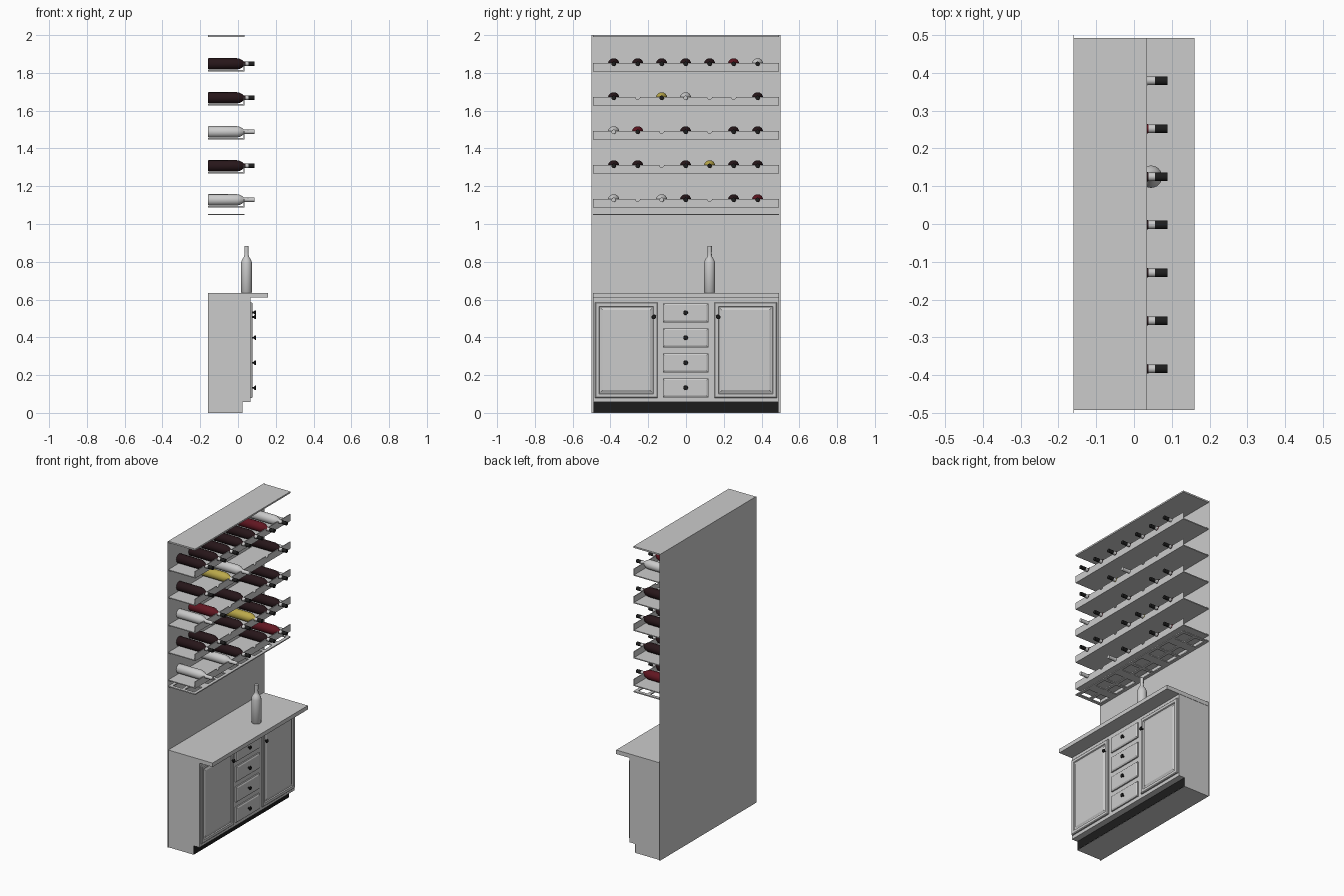
import bpy, bmesh, math
from mathutils import Matrix

if "Cube" in bpy.data.objects:
    bpy.data.objects.remove(bpy.data.objects["Cube"])


def mat(name, col):
    m = bpy.data.materials.new(name)
    m.diffuse_color = (*col, 1)
    m.use_nodes = True
    m.node_tree.nodes["Principled BSDF"].inputs["Base Color"].default_value = m.diffuse_color
    return m


BLACK = mat("black", (0.012, 0.012, 0.012))
DARK = mat("dark_glass", (0.02, 0.008, 0.01))
RED = mat("red_glass", (0.12, 0.008, 0.015))
GOLD = mat("gold_glass", (0.5, 0.4, 0.07))
GREY = mat("grey", (0.8, 0.8, 0.8))


def finish(bm, name, mats=()):
    bmesh.ops.recalc_face_normals(bm, faces=bm.faces)
    me = bpy.data.meshes.new(name)
    bm.to_mesh(me)
    bm.free()
    ob = bpy.data.objects.new(name, me)
    bpy.context.collection.objects.link(ob)
    for m in mats:
        me.materials.append(m)
    return ob


def add_box(bm, x0, x1, y0, y1, z0, z1):
    M = Matrix.Translation(((x0 + x1) / 2, (y0 + y1) / 2, (z0 + z1) / 2)) \
        @ Matrix.Diagonal((x1 - x0, y1 - y0, z1 - z0, 1))
    bmesh.ops.create_cube(bm, size=1, matrix=M)


def box(name, *dims, mats=()):
    bm = bmesh.new()
    add_box(bm, *dims)
    return finish(bm, name, mats)


def prism(name, pts, direction, mats=()):
    bm = bmesh.new()
    f = bm.faces.new([bm.verts.new(p) for p in pts])
    r = bmesh.ops.extrude_face_region(bm, geom=[f])
    bmesh.ops.translate(bm, vec=direction,
                        verts=[v for v in r["geom"] if isinstance(v, bmesh.types.BMVert)])
    return finish(bm, name, mats)


def lathe(name, prof, M, mats, seg=24, idx=None):
    # prof: (radius, height) pairs; idx: material slot of each band
    bm = bmesh.new()
    rings = []
    for r, h in prof:
        n = seg if r > 0 else 1
        rings.append([bm.verts.new((r * math.cos(2 * math.pi * i / seg),
                                    r * math.sin(2 * math.pi * i / seg), h)) for i in range(n)])
    for k, (a, b) in enumerate(zip(rings, rings[1:])):
        for i in range(seg):
            vs = []
            for v in (a[i % len(a)], a[(i + 1) % len(a)], b[(i + 1) % len(b)], b[i % len(b)]):
                if v not in vs:
                    vs.append(v)
            f = bm.faces.new(vs)
            f.smooth = True
            f.material_index = idx[k] if idx else 0
    bm.transform(M)
    ob = finish(bm, name, mats)
    bpy.ops.object.select_all(action='DESELECT')
    ob.select_set(True)
    bpy.context.view_layer.objects.active = ob
    bpy.ops.object.shade_smooth_by_angle(angle=math.radians(40))
    return ob


BOTTLE = [(0, 0), (0.027, 0), (0.0295, 0.003), (0.0295, 0.155), (0.027, 0.167), (0.02, 0.181),
          (0.0135, 0.19), (0.0115, 0.198), (0.011, 0.215), (0.0115, 0.215), (0.0115, 0.248), (0, 0.248)]
BANDS = [0] * 7 + [1] * 2 + [2] * 2


def bottle(name, M, glass, cap):
    lathe(name, BOTTLE, M, [glass, GREY, cap], idx=BANDS)


# back panel and top board
box("back_panel", -0.16, -0.159, -0.5, 0.5, 0, 2)
box("top_board", -0.16, 0.035, -0.492, 0.492, 1.99, 2)

# bottle shelves with notched front lips, filled with bottles
ROWS = ["DDDDDRG", "D.YG..D", "GR.D.DD", "DD.DYDD", "G.GD.DR"]
GLASS = {"D": DARK, "R": RED, "Y": GOLD, "G": GREY}
COLS = [-0.002 + 0.127 * (i - 3) for i in range(7)]
TURN = Matrix.Rotation(math.pi / 2, 4, 'Y')
for n, row in enumerate(ROWS):
    z = 1.808 - 0.18 * n
    top = z + 0.045
    box(f"shelf_{n}", -0.16, 0.035, -0.492, 0.492, z, z + 0.006)
    pts = [(0.03, 0.492, z), (0.03, -0.492, z), (0.03, -0.492, top)]
    for y in COLS:
        for k in range(9):
            a = math.pi * (1 + k / 8)
            pts.append((0.03, y + 0.013 * math.cos(a), top + 0.013 * math.sin(a)))
    pts.append((0.03, 0.492, top))
    prism(f"shelf_lip_{n}", pts, (0.005, 0, 0))
    for y, c in zip(COLS, row):
        if c != ".":
            cap = GREY if c == "G" and n else BLACK
            bottle("wine_bottle", Matrix.Translation((-0.1595, y, z + 0.04)) @ TURN, GLASS[c], cap)

# slotted stemware rack under the shelves
bm = bmesh.new()
for x in (-0.15, -0.0625, 0.025):
    add_box(bm, x - 0.01, x + 0.01, -0.492, 0.492, 1.047, 1.054)
for i in range(9):
    y = -0.482 + i * 0.1205
    w = 0.01 if i % 2 == 0 else 0.03
    for x0, x1 in ((-0.14, -0.0725), (-0.0525, 0.015)):
        add_box(bm, x0, x1, max(y - w, -0.492), min(y + w, 0.492), 1.047, 1.054)
finish(bm, "glass_rack")

# cabinet body with recessed toe kick, and countertop
prism("cabinet_body", [(-0.159, -0.49, 0), (0.023, -0.49, 0), (0.023, -0.49, 0.058), (0.065, -0.49, 0.058),
                       (0.065, -0.49, 0.61), (-0.159, -0.49, 0.61)], (0, 0.98, 0))
box("toe_kick", 0.015, 0.0245, -0.489, 0.489, 0.001, 0.058, mats=[BLACK])
box("countertop", -0.16, 0.16, -0.492, 0.492, 0.61, 0.636)


def front(name, y0, y1, z0, z1, insets):
    # slab whose front face is stepped by (thickness, depth) insets
    bm = bmesh.new()
    add_box(bm, 0.064, 0.073, y0, y1, z0, z1)
    bm.faces.ensure_lookup_table()
    f = max(bm.faces, key=lambda q: q.calc_center_median().x)
    for t, d in insets:
        bmesh.ops.inset_region(bm, faces=[f], thickness=t, depth=0)
        bmesh.ops.translate(bm, verts=f.verts, vec=(d, 0, 0))
    finish(bm, name)


KNOB = [(0, 0), (0.005, 0), (0.005, 0.008), (0.012, 0.015), (0.011, 0.019), (0, 0.02)]


def knob(name, y, z):
    lathe(name, KNOB, Matrix.Translation((0.075, y, z)) @ TURN, [BLACK], seg=16)


# doors
DOOR = [(0.006, 0.004), (0.024, 0), (0.005, -0.006), (0.008, 0), (0.014, 0.005)]
for s, side in ((-1, "left"), (1, "right")):
    a, b = sorted((s * 0.15, s * 0.482))
    front(f"{side}_door", a, b, 0.08, 0.585, DOOR)
    knob(f"{side}_door_knob", s * 0.17, 0.508)

# drawers
for i in range(4):
    z = 0.133 + 0.1325 * i
    front(f"drawer_{i}", -0.122, 0.118, z - 0.051, z + 0.049, [(0.003, 0), (0.01, 0.004)])
    knob(f"drawer_knob_{i}", -0.002, z)

# standing bottle on the counter
bottle("standing_bottle", Matrix.Translation((0.045, 0.125, 0.636)), GREY, GREY)
